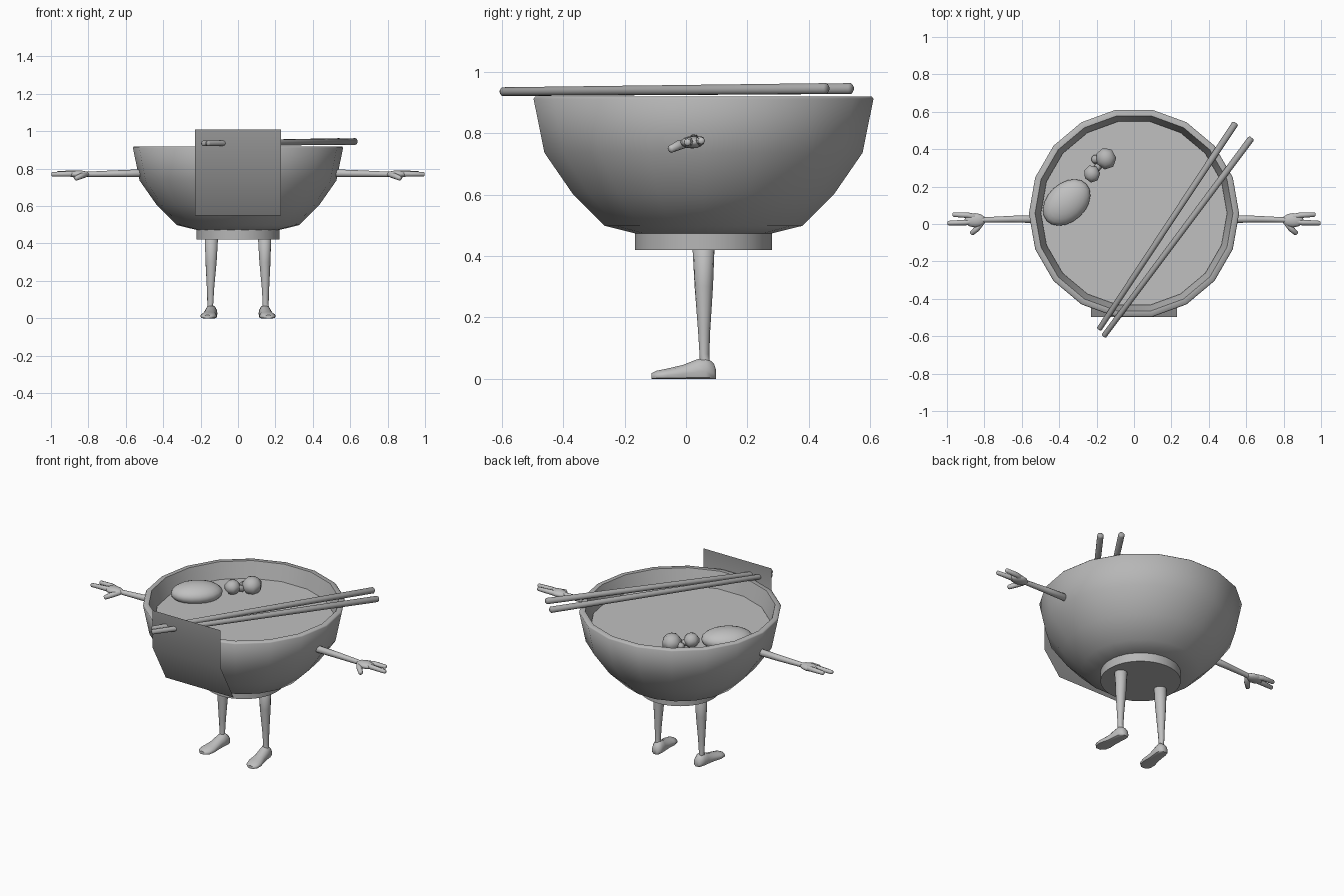
import bpy, bmesh, math
from mathutils import Vector, Matrix

if "Cube" in bpy.data.objects:
    bpy.data.objects.remove(bpy.data.objects["Cube"])

CY = 0.057  # bowl centre in y


def grey(name, v):
    m = bpy.data.materials.new(name)
    m.diffuse_color = (v, v, v, 1)
    m.use_nodes = True
    m.node_tree.nodes["Principled BSDF"].inputs["Base Color"].default_value = m.diffuse_color
    return m


BOWL = grey("bowl_grey", 0.47)
PALE = grey("pale_grey", 0.53)
DARK = grey("dark_grey", 0.32)
WOOD = grey("chopstick_grey", 0.37)


def finish(name, bm, mat, angle, recalc=True):
    """Turn a bmesh into an object, smooth below the given angle."""
    if recalc:
        bmesh.ops.recalc_face_normals(bm, faces=bm.faces[:])
    me = bpy.data.meshes.new(name)
    bm.to_mesh(me)
    bm.free()
    ob = bpy.data.objects.new(name, me)
    bpy.context.collection.objects.link(ob)
    me.materials.append(mat)
    bpy.ops.object.select_all(action='DESELECT')
    ob.select_set(True)
    bpy.context.view_layer.objects.active = ob
    bpy.ops.object.shade_smooth_by_angle(angle=math.radians(angle))
    return ob


def loft(bm, rings):
    """Skin closed rings of points and cap both ends."""
    loops = [[bm.verts.new(p) for p in r] for r in rings]
    n = len(loops[0])
    for a, b in zip(loops, loops[1:]):
        for i in range(n):
            j = (i + 1) % n
            bm.faces.new((a[i], a[j], b[j], b[i]))
    bm.faces.new(loops[0])
    bm.faces.new(loops[-1])


def lathe(name, profile, sides, mat, angle):
    bm = bmesh.new()
    loft(bm, [[(r * math.cos(2 * math.pi * i / sides),
                CY + r * math.sin(2 * math.pi * i / sides), z)
               for i in range(sides)] for r, z in profile])
    return finish(name, bm, mat, angle)


def tube(bm, points, sides=10):
    """Tapered tube through (x, y, z, radius) points, with rounded ends."""
    ps = [(Vector(p[:3]), p[3]) for p in points]
    d0 = (ps[1][0] - ps[0][0]).normalized()
    d1 = (ps[-1][0] - ps[-2][0]).normalized()
    ps = ([(ps[0][0] - d0 * ps[0][1] * .4, ps[0][1] * .6)] + ps
          + [(ps[-1][0] + d1 * ps[-1][1] * .4, ps[-1][1] * .6)])
    rings = []
    for k, (c, r) in enumerate(ps):
        d = ps[min(k + 1, len(ps) - 1)][0] - ps[max(k - 1, 0)][0]
        q = d.to_track_quat('Z', 'Y')
        rings.append([c + q @ Vector((r * math.cos(2 * math.pi * i / sides),
                                      r * math.sin(2 * math.pi * i / sides), 0))
                      for i in range(sides)])
    loft(bm, rings)


def ellipsoid(bm, centre, size, turn=0, seg=20, rings=12):
    m = (Matrix.Translation(centre) @ Matrix.Rotation(turn, 4, 'Z')
         @ Matrix.Diagonal((*size, 1)))
    bmesh.ops.create_uvsphere(bm, u_segments=seg, v_segments=rings, radius=1, matrix=m)


# Bowl: outer wall, narrow rim, inner wall down to the broth level
lathe("bowl", [(.22, .472), (.327, .498), (.433, .603), (.526, .736), (.562, .912),
               (.556, .919), (.529, .919), (.497, .81)], 18, BOWL, 52)
# Broth surface
lathe("broth", [(.498, .81), (.498, .825)], 18, PALE, 30)
# Foot ring under the bowl
lathe("bowl_base", [(.223, .42), (.223, .478)], 40, BOWL, 30)

# Folded sheet hanging on the front of the bowl
bm = bmesh.new()
rows = [[bm.verts.new((x, y, z)) for x in (-.23, .23)]
        for y, z in ((-.37, .55), (-.497, .78), (-.497, 1.01))]
for a, b in zip(rows, rows[1:]):
    bm.faces.new((a[0], a[1], b[1], b[0]))
finish("front_sheet", bm, DARK, 60, recalc=False)

# Chopsticks, thicker at the back
for k, (a, b) in enumerate((((-.185, -.56), (.54, .535)), ((-.16, -.597), (.625, .455)))):
    bm = bmesh.new()
    tube(bm, [(*a, .935, .0145), (*b, .945, .018)], 14)
    finish(f"chopstick_{k + 1}", bm, WOOD, 50)

# Egg
bm = bmesh.new()
ellipsoid(bm, (-.36, .115, .852), (.145, .103, .06), math.radians(43))
finish("egg", bm, PALE, 60)

# Vegetable pieces: rounded head on a short stem
for k, (head, stem, r) in enumerate((((-.15, .35, .86), (-.215, .345, .845), .058),
                                     ((-.225, .268, .862), (-.185, .315, .845), .046))):
    bm = bmesh.new()
    ellipsoid(bm, head, (r, r * 1.08, r * .9), .3, 7, 5)
    tube(bm, [(*head, r * .45), (*stem, r * .4)], 6)
    finish(f"vegetable_{k + 1}", bm, BOWL, 62)

for s, side in ((-1, "left"), (1, "right")):
    # Arm running into the wrist
    bm = bmesh.new()
    tube(bm, [(s * .50, .026, .776, .021), (s * .65, .026, .773, .018),
              (s * .80, .022, .77, .014), (s * .84, .02, .77, .017)], 12)
    finish(f"{side}_arm", bm, PALE, 50)

    # Palm with two fingers and a thumb
    bm = bmesh.new()
    ellipsoid(bm, (s * .85, .02, .77), (.058, .038, .020), 0, 12, 8)
    tube(bm, [(s * .84, .035, .77, .017), (s * .89, .047, .775, .015),
              (s * .965, .050, .775, .012)], 8)
    tube(bm, [(s * .85, .015, .77, .018), (s * .90, .008, .772, .015),
              (s * .993, .005, .77, .012)], 8)
    tube(bm, [(s * .81, .01, .768, .013), (s * .84, -.025, .76, .016),
              (s * .867, -.05, .748, .013)], 8)
    finish(f"{side}_hand", bm, PALE, 60)

    # Leg tapering to the ankle
    bm = bmesh.new()
    tube(bm, [(s * .142, .057, .43, .036), (s * .144, .058, .30, .030),
              (s * .147, .059, .16, .020), (s * .148, .06, .08, .016),
              (s * .148, .06, .05, .018)], 14)
    finish(f"{side}_leg", bm, PALE, 50)

    # Shoe-shaped foot with a flat sole: y, x centre, half width, height
    bm = bmesh.new()
    rings = []
    for y, cx, w, h in ((.098, .142, .012, .030), (.09, .142, .026, .052),
                        (.065, .144, .034, .072), (.035, .147, .034, .064),
                        (-.01, .152, .035, .046), (-.06, .158, .044, .034),
                        (-.095, .161, .038, .027), (-.113, .163, .018, .018)):
        rings.append([(s * (cx + w * math.cos(t)), y,
                       max(0.0, .35 * h + .65 * h * math.sin(t)))
                      for t in [2 * math.pi * i / 14 for i in range(14)]])
    loft(bm, rings)
    finish(f"{side}_foot", bm, PALE, 50)
